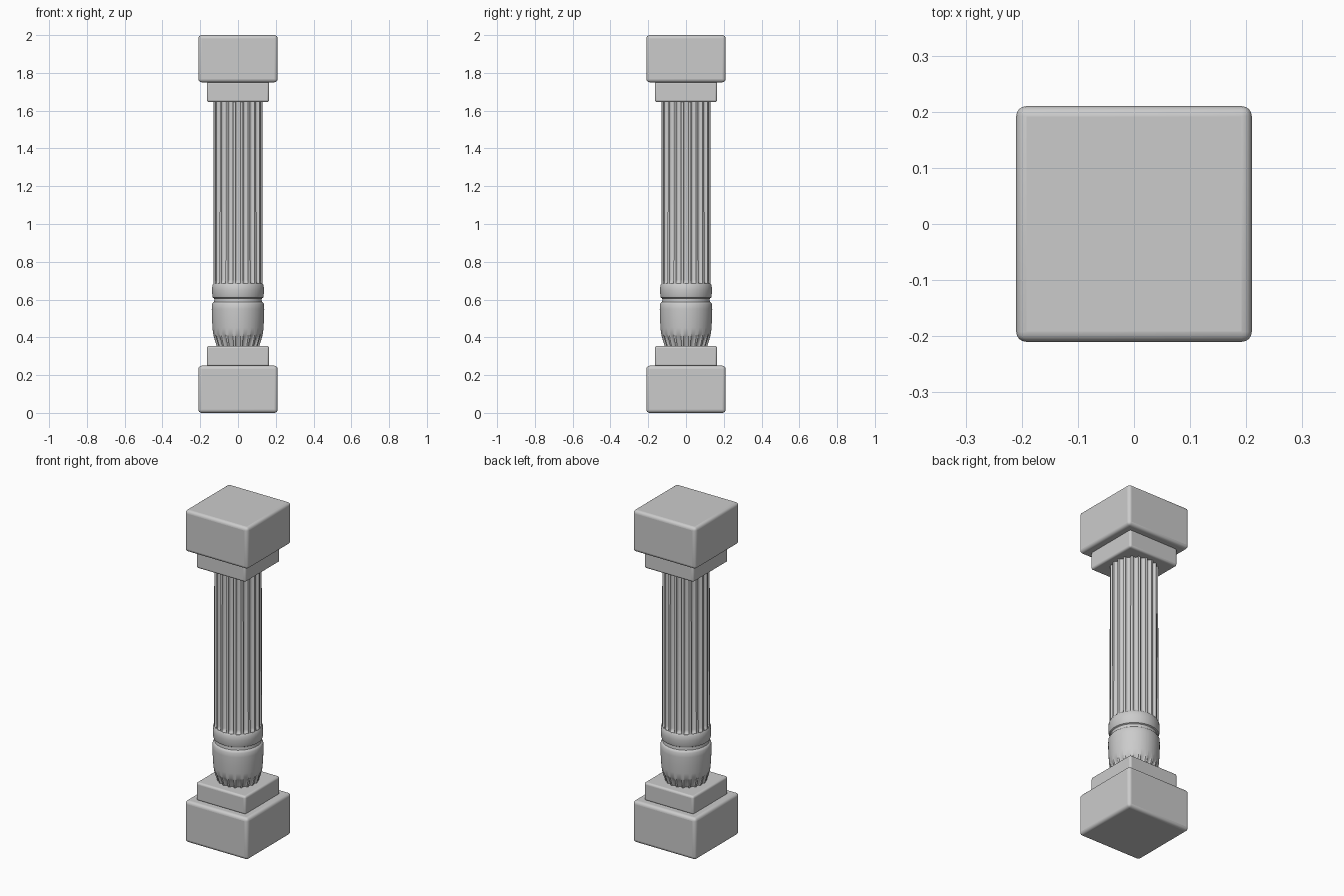
import bpy, bmesh, math

if "Cube" in bpy.data.objects:
    bpy.data.objects.remove(bpy.data.objects["Cube"])

FLUTES = 20


def block(name, half, z0, z1, bevel):
    bpy.ops.mesh.primitive_cube_add(size=1, location=(0, 0, (z0 + z1) / 2))
    ob = bpy.context.object
    ob.name = name
    ob.scale = (2 * half, 2 * half, z1 - z0)
    bpy.ops.object.transform_apply(location=False, rotation=False, scale=True)
    m = ob.modifiers.new("Bevel", 'BEVEL')
    m.width, m.segments = bevel, 4
    bpy.ops.object.shade_smooth_by_angle(angle=math.radians(40))
    return ob


def fluted_lathe(name, profile):
    """Lathe rings of (z, radius, flute depth, flute half-width 0..1)."""
    bm = bmesh.new()
    rings = []
    arc = [-1, -0.85, -0.5, 0, 0.5, 0.85, 1]
    for z, r, depth, width in profile:
        ring = []
        for k in range(FLUTES):
            for t in arc:
                a = (k + 0.5 * t * width) * math.tau / FLUTES - math.pi / 2
                rr = r - depth * math.sqrt(1 - t * t)
                ring.append(bm.verts.new((rr * math.cos(a), rr * math.sin(a), z)))
        rings.append(ring)
    n = len(rings[0])
    for lo, hi in zip(rings, rings[1:]):
        for i in range(n):
            j = (i + 1) % n
            bm.faces.new((lo[i], lo[j], hi[j], hi[i]))
    bm.faces.new(rings[0][::-1])
    bm.faces.new(rings[-1])
    me = bpy.data.meshes.new(name)
    bm.to_mesh(me)
    bm.free()
    ob = bpy.data.objects.new(name, me)
    bpy.context.collection.objects.link(ob)
    bpy.ops.object.select_all(action='DESELECT')
    ob.select_set(True)
    bpy.context.view_layer.objects.active = ob
    bpy.ops.object.shade_smooth_by_angle(angle=math.radians(35))
    return ob


# Square plinth and capital, mirrored about mid height
for part, flip in (("base", False), ("capital", True)):
    for label, half, z0, z1, bev in (("large_block", 0.21, 0.0, 0.25, 0.018),
                                     ("small_block", 0.165, 0.245, 0.355, 0.012)):
        if flip:
            z0, z1 = 2 - z1, 2 - z0
        block(f"{part}_{label}", half, z0, z1, bev)

W = 0.7
# Rounded drum below the shaft, scalloped at its foot, with groove and collar
fluted_lathe("drum_and_collar", [
    (0.35, 0.112, 0.012, W), (0.38, 0.122, 0.010, W), (0.405, 0.129, 0.006, W),
    (0.418, 0.132, 0.0, W), (0.45, 0.135, 0, W), (0.50, 0.138, 0, W),
    (0.55, 0.139, 0, W), (0.575, 0.138, 0, W), (0.584, 0.133, 0, W),
    (0.588, 0.127, 0, W), (0.592, 0.127, 0, W), (0.598, 0.125, 0, W),
    (0.606, 0.126, 0, W), (0.610, 0.133, 0, W), (0.618, 0.136, 0, W),
    (0.65, 0.137, 0, W), (0.675, 0.136, 0, W), (0.683, 0.131, 0, W)])

# Fluted shaft, flutes running out in rounded ends at the collar
fluted_lathe("fluted_shaft", [
    (0.67, 0.131, 0.0, W), (0.685, 0.131, 0.002, W), (0.692, 0.131, 0.010, W),
    (0.705, 0.131, 0.015, W), (1.67, 0.130, 0.015, W)])
